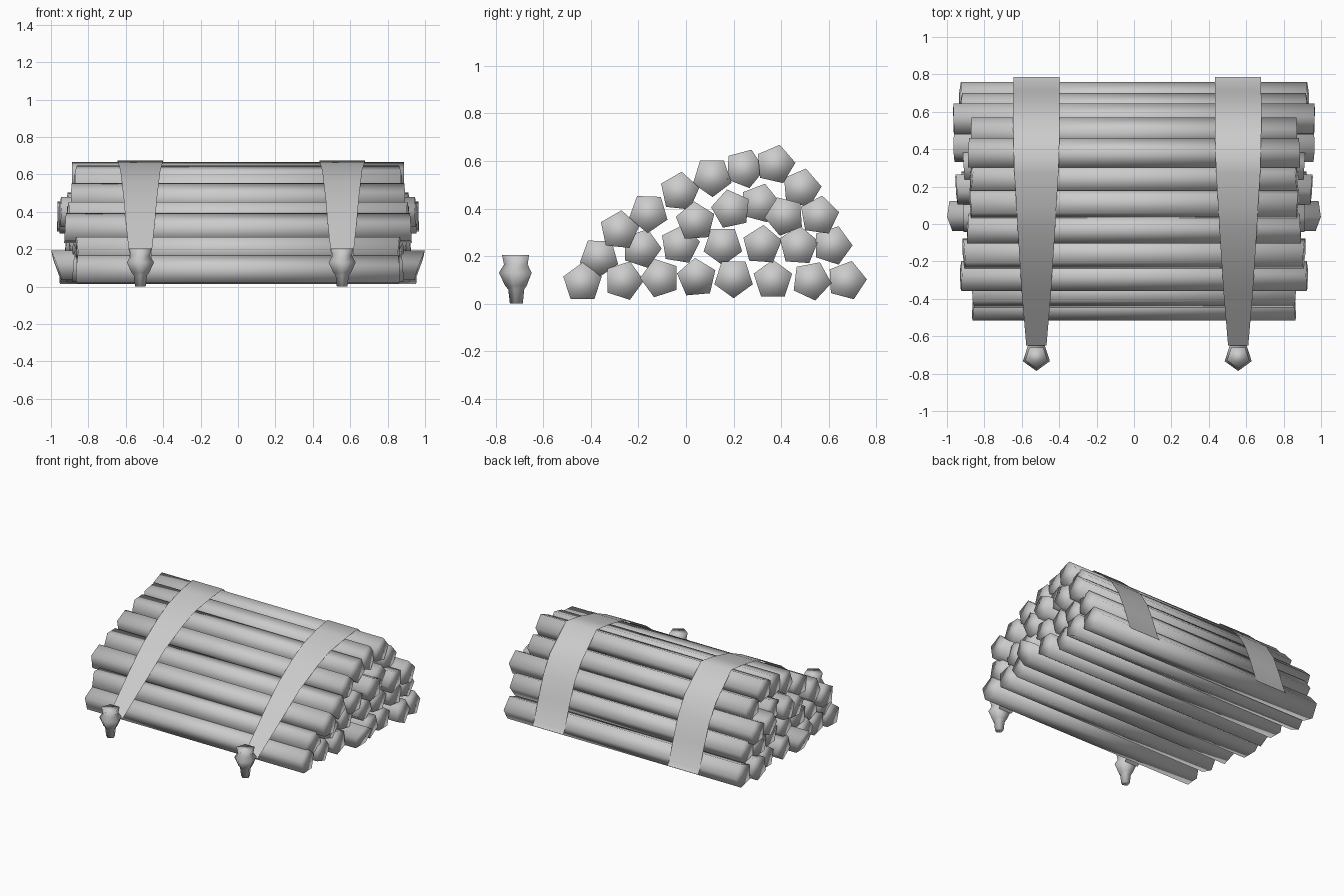
import bpy, bmesh, math, random

if "Cube" in bpy.data.objects:
    bpy.data.objects.remove(bpy.data.objects["Cube"])

random.seed(4)
grey = bpy.data.materials.new("plain grey")
grey.diffuse_color = (0.6, 0.6, 0.6, 1)
grey.use_nodes = True
grey.node_tree.nodes["Principled BSDF"].inputs["Base Color"].default_value = grey.diffuse_color


def make(name, bm, smooth=True):
    bmesh.ops.recalc_face_normals(bm, faces=bm.faces)
    for f in bm.faces:
        f.smooth = smooth
    me = bpy.data.meshes.new(name)
    bm.to_mesh(me)
    bm.free()
    me.materials.append(grey)
    ob = bpy.data.objects.new(name, me)
    bpy.context.collection.objects.link(ob)
    return ob


def loft(bm, rings, closed=True):
    """Skin matching rings of points, capping both ends when closed."""
    vs = [[bm.verts.new(p) for p in r] for r in rings]
    n = len(rings[0])
    for a, b in zip(vs, vs[1:]):
        for i in range(n if closed else n - 1):
            j = (i + 1) % n
            bm.faces.new((a[i], a[j], b[j], b[i]))
    if closed:
        bm.faces.new(vs[0])
        bm.faces.new(vs[-1])


# Five-sided logs with slanted sawn ends
def log(name, y, z, angle, half, tilt):
    ty = random.uniform(-.08, .08)
    rings = []
    for s in (-1, 1):
        ring = []
        for i in range(5):
            a = math.radians(angle + 72 * i)
            dy, dz = .085 * math.cos(a), .085 * math.sin(a)
            ring.append((s * (half + ty * dy + tilt * dz), y + dy, z + dz))
        rings.append(ring)
    bm = bmesh.new()
    loft(bm, rings)
    make(name, bm)


# Each layer: y, z, rotation, half length
layers = [
    [(-.435, .088, 18, .86), (-.262, .097, 0, .86), (-.108, .108, 36, .88),
     (.045, .108, 23, .97), (.20, .108, 54, .92), (.365, .10, 18, .90),
     (.527, .097, 65, .95), (.675, .098, 3, .93)],
    [(-.365, .195, 52, .86), (-.187, .232, 0, .87), (-.025, .248, 9, .88),
     (.155, .246, 54, .90), (.32, .246, 14, .90), (.473, .243, 14, .92),
     (.615, .245, 0, .92)],
    [(-.28, .308, 12, .925), (-.158, .382, 52, .91), (.04, .345, 22, .91),
     (.19, .397, 30, .95), (.31, .422, 3, .91), (.415, .368, 40, .96),
     (.56, .37, 10, .965)],
    [(-.027, .47, 12, .89), (.11, .533, 55, .875), (.245, .568, 69, .87),
     (.375, .585, 5, .885), (.485, .485, 5, .87)],
]
for k, layer in enumerate(layers):
    for i, (y, z, ang, half) in enumerate(layer):
        tilt = .35 if (k, i) == (0, 3) else random.uniform(-.09, .09)
        log(f"log_layer{k + 1}_{i + 1}", y, z, ang, half, tilt)

# Strap path over the pile: y, z, half width
strap = [(-.65, .12, .054), (-.37, .343, .078), (-.215, .462, .088),
         (-.03, .565, .10), (.10, .622, .107), (.27, .658, .118),
         (.40, .675, .122), (.58, .51, .125), (.655, .39, .124),
         (.71, .25, .123), (.765, .09, .123), (.785, .065, .123)]
# Peg profile: z, radius
peg = [(0, .03), (.06, .037), (.075, .05), (.13, .076), (.165, .055), (.205, .063)]

for side, x in (("left", -.522), ("right", .557)):
    bm = bmesh.new()
    loft(bm, [[(x - w, y, z), (x + w, y, z)] for y, z, w in strap], closed=False)
    make(f"strap_{side}", bm)

    bm = bmesh.new()
    loft(bm, [[(x + r * math.cos(math.radians(270 + 72 * i)),
                -.71 + r * math.sin(math.radians(270 + 72 * i)), z)
               for i in range(5)] for z, r in peg])
    make(f"peg_{side}", bm)
